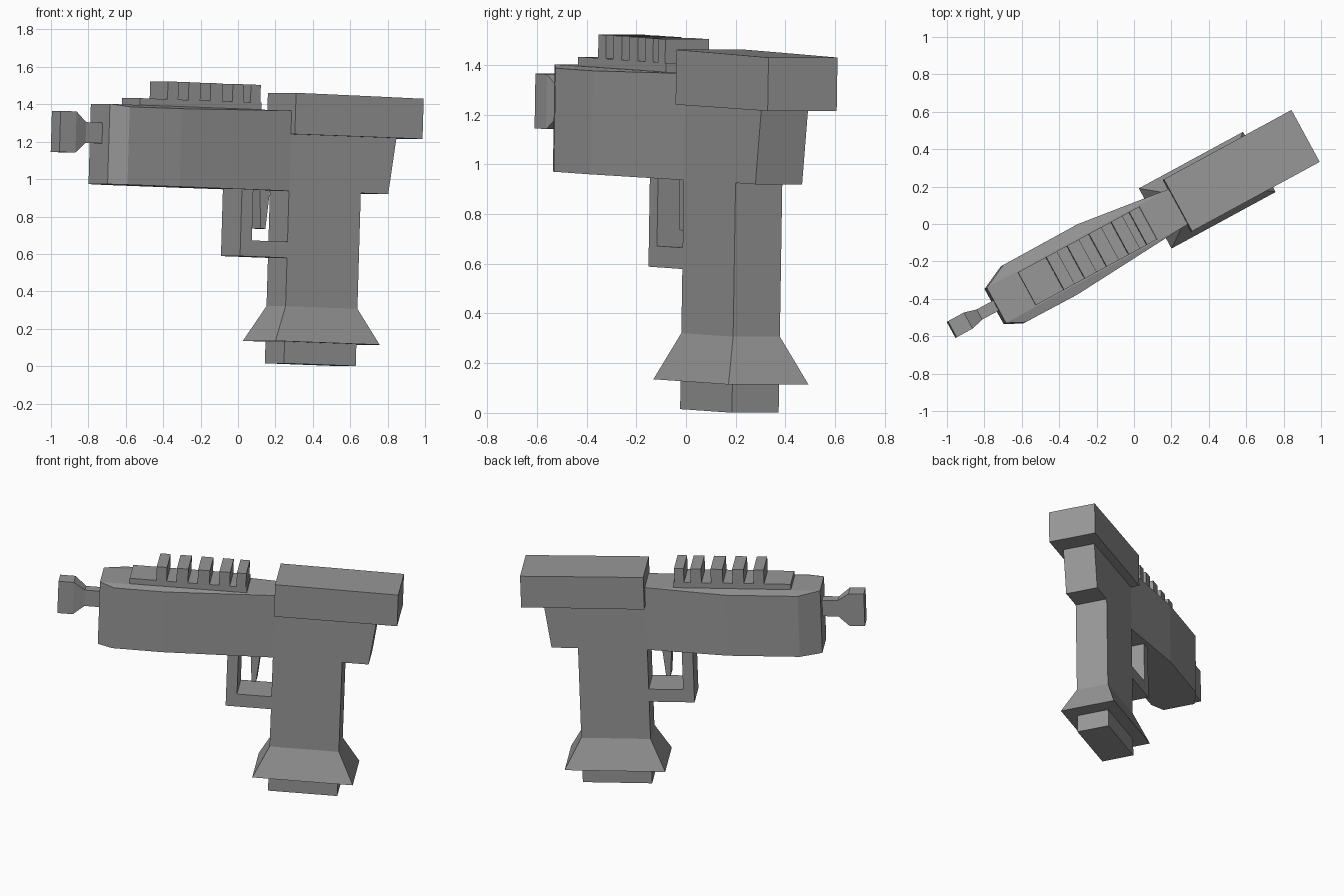
import bpy, bmesh
from math import radians
from mathutils import Matrix

if "Cube" in bpy.data.objects:
    bpy.data.objects.remove(bpy.data.objects["Cube"])

# Whole model is built along its own axis (u long, v across, w up), then turned and tipped
POSE = Matrix.Rotation(radians(28.5), 4, 'Z') @ Matrix.Rotation(radians(1.9), 4, 'Y')
VC = -0.031      # centre line across
HALF = 0.107     # half width of grip, rear body and guard

GREY = bpy.data.materials.new("dark_grey")
GREY.diffuse_color = (0.31, 0.31, 0.31, 1)
GREY.use_nodes = True
GREY.node_tree.nodes["Principled BSDF"].inputs["Base Color"].default_value = GREY.diffuse_color


def finish(name, bm):
    bmesh.ops.recalc_face_normals(bm, faces=bm.faces)
    mesh = bpy.data.meshes.new(name)
    bm.to_mesh(mesh)
    bm.free()
    mesh.materials.append(GREY)
    ob = bpy.data.objects.new(name, mesh)
    ob.matrix_world = POSE
    bpy.context.collection.objects.link(ob)
    return ob


def loft(name, rings):
    """Skin a list of equal-length point rings and cap both ends."""
    bm = bmesh.new()
    rows = [[bm.verts.new(p) for p in r] for r in rings]
    n = len(rows[0])
    for a, b in zip(rows, rows[1:]):
        for i in range(n):
            j = (i + 1) % n
            bm.faces.new((a[i], a[j], b[j], b[i]))
    bm.faces.new(rows[0])
    bm.faces.new(rows[-1])
    return finish(name, bm)


def section(u, half, w0, w1, vc=VC):
    """Rectangle across the long axis."""
    return [(u, vc - half, w0), (u, vc + half, w0), (u, vc + half, w1), (u, vc - half, w1)]


def plan(w, u0, u1, half, vc=VC):
    """Horizontal rectangle."""
    return [(u0, vc - half, w), (u1, vc - half, w), (u1, vc + half, w), (u0, vc + half, w)]


def side_profile(name, pts, half=HALF):
    return loft(name, [[(u, VC + s * half, w) for u, w in pts] for s in (-1, 1)])


# Front body: narrow raised core with bulging sides
bulge = [(-0.765, 0.141), (-0.31, 0.143), (-0.488, -0.187), (-0.805, -0.185)]
core = [(u, VC + s * HALF) for u in (-0.9, 0.205) for s in (-1, 1)]
bm = bmesh.new()
for pts, top in ((bulge, 1.361), (core, 1.373)):
    for u, v in pts:
        bm.verts.new((u, v, 0.944))
        bm.verts.new((u, v, top))
bmesh.ops.convex_hull(bm, input=bm.verts)
bmesh.ops.dissolve_limit(bm, angle_limit=0.01, verts=bm.verts, edges=bm.edges)
finish("front_body", bm)

# Rear body with sloped back
side_profile("rear_body", [(0.2, 0.947), (0.808, 0.947), (0.855, 1.3), (0.2, 1.373)])

# Rear top block
loft("rear_block", [section(u, 0.158, 1.248, top, -0.024)
                    for u, top in ((0.206, 1.469), (0.63, 1.466), (0.983, 1.463))])

# Grip and its flared collar
loft("grip", [plan(w, 0.204, 0.641, HALF) for w in (0.022, 0.95)])
loft("grip_collar", [plan(0.139, 0.109, 0.743, 0.183, -0.028),
                     plan(0.328, 0.204, 0.641, HALF)])

# Trigger guard and trigger
side_profile("trigger_guard", [(-0.082, 0.586), (0.21, 0.586), (0.21, 0.672),
                               (-0.013, 0.672), (-0.013, 0.95), (-0.082, 0.95)])
side_profile("trigger", [(0.07, 0.738), (0.098, 0.738), (0.12, 0.95), (0.057, 0.95)], 0.05)

# Top rail with five ribs (start, width)
loft("top_rail", [plan(w, -0.715, 0.025, 0.1) for w in (1.365, 1.41)])
ribs = [(-0.547, 0.065), (-0.42, 0.072), (-0.287, 0.075), (-0.152, 0.068), (-0.042, 0.06)]
for i, (u, width) in enumerate(ribs):
    loft(f"rail_rib_{i + 1}", [plan(w, u, u + width, 0.1) for w in (1.4, 1.505)])

# Flared muzzle on a thin neck
loft("muzzle", [section(u, h, 1.217 - t, 1.217 + t) for u, h, t in
                ((-1.167, 0.049, 0.11), (-1.07, 0.049, 0.11),
                 (-1.0, 0.031, 0.055), (-0.89, 0.031, 0.055))])
